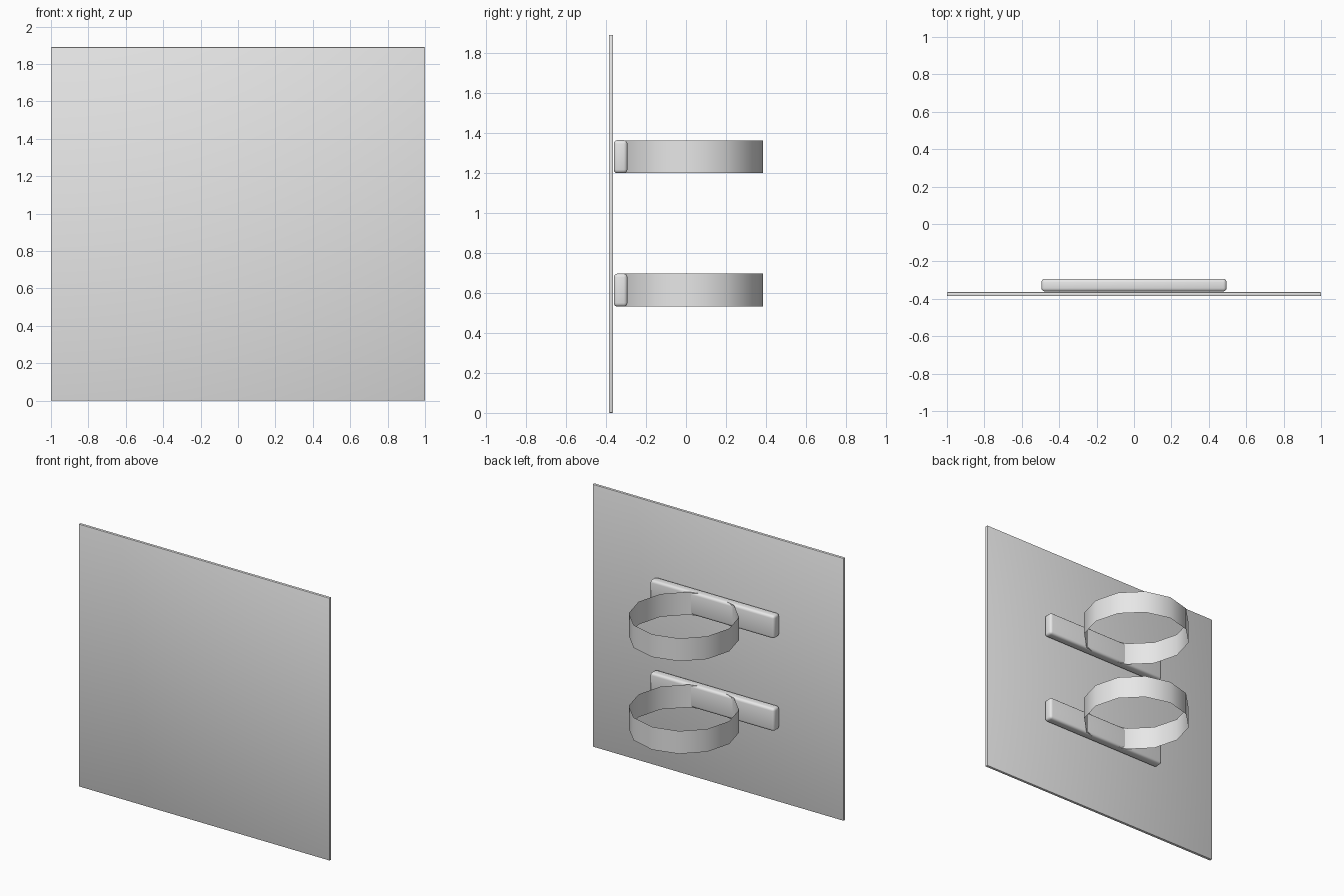
import bpy
import bmesh
import math
from mathutils import Matrix

cube = bpy.data.objects.get("Cube")
if cube:
    bpy.data.objects.remove(cube, do_unlink=True)

metal = bpy.data.materials.new("light_grey_metal")
metal.use_nodes = True
GREY = (0.8, 0.8, 0.8, 1)
metal.diffuse_color = GREY
metal.node_tree.nodes["Principled BSDF"].inputs["Base Color"].default_value = GREY


def add_object(name, bm):
    bmesh.ops.recalc_face_normals(bm, faces=bm.faces)
    mesh = bpy.data.meshes.new(name)
    bm.to_mesh(mesh)
    bm.free()
    mesh.materials.append(metal)
    obj = bpy.data.objects.new(name, mesh)
    bpy.context.collection.objects.link(obj)
    return obj


def smooth(obj):
    bpy.ops.object.select_all(action="DESELECT")
    obj.select_set(True)
    bpy.context.view_layer.objects.active = obj
    bpy.ops.object.shade_smooth_by_angle(angle=math.radians(35))


def rounded_box(name, size, centre, radius, segments):
    bm = bmesh.new()
    place = Matrix.Translation(centre) @ Matrix.Diagonal((*size, 1))
    bmesh.ops.create_cube(bm, size=1, matrix=place)
    bmesh.ops.bevel(bm, geom=bm.edges[:], offset=radius, segments=segments,
                    profile=0.5, affect="EDGES")
    smooth(add_object(name, bm))


def strap_ring(name, radius, height, centre):
    # Open twelve-sided band of sheet metal, with a corner facing the bar
    bm = bmesh.new()
    bmesh.ops.create_cone(bm, cap_ends=False, segments=12, radius1=radius,
                          radius2=radius, depth=height,
                          matrix=Matrix.Translation(centre))
    smooth(add_object(name, bm))


# Flat sign panel
rounded_box("sign_panel", (2, 0.021, 1.89), (0, -0.375, 0.945), 0.004, 2)

# Mounting bars with the pole straps running through them
for level, z in (("lower", 0.614), ("upper", 1.281)):
    rounded_box(level + "_bar", (0.99, 0.068, 0.165), (0, -0.327, z), 0.018, 3)
    strap_ring(level + "_strap", 0.361, 0.164, (0, 0.024, z))
